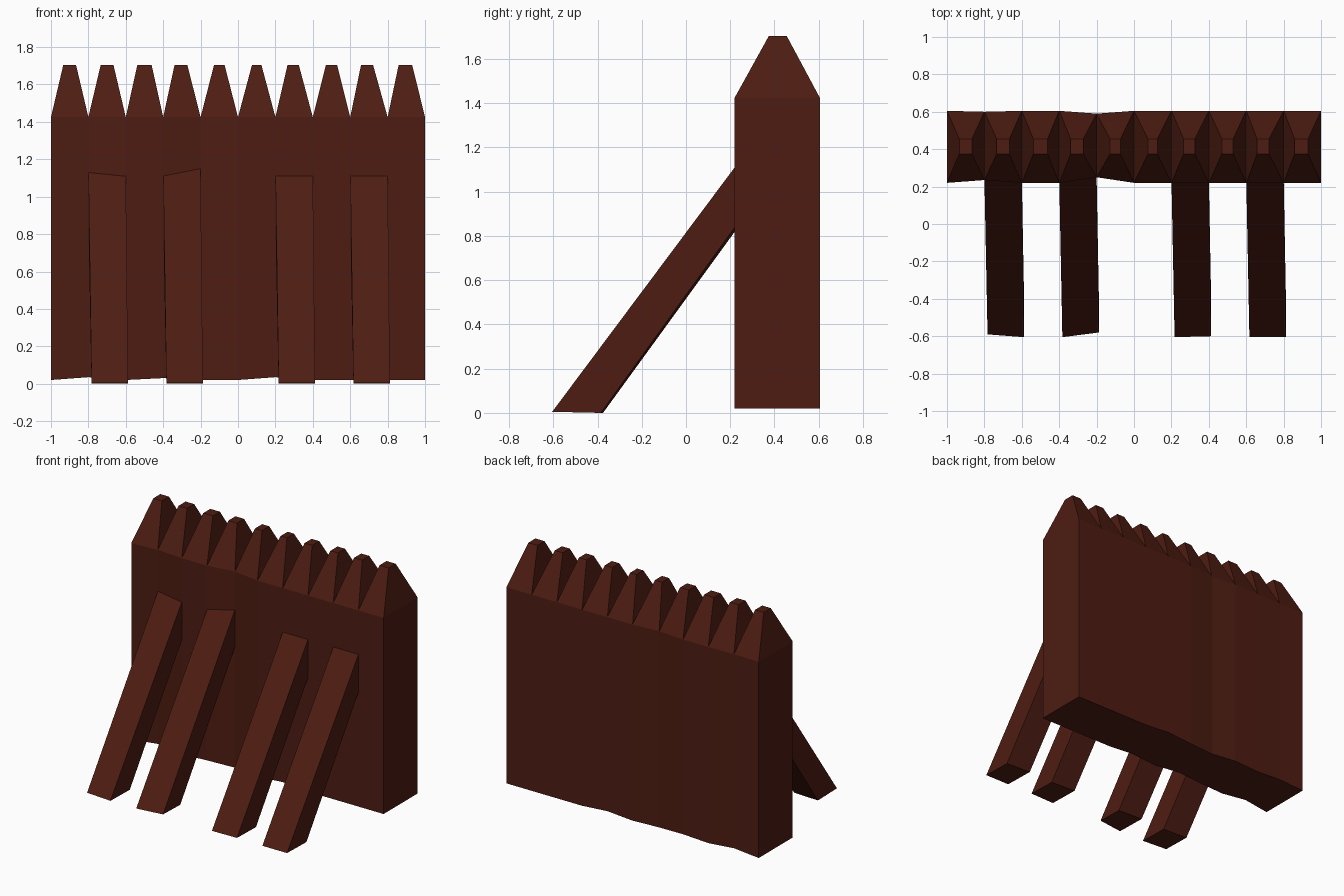
import bpy, bmesh

if "Cube" in bpy.data.objects:
    bpy.data.objects.remove(bpy.data.objects["Cube"])

wood = bpy.data.materials.new("dark_wood")
wood.diffuse_color = (0.075, 0.012, 0.006, 1)
wood.use_nodes = True
wood.node_tree.nodes["Principled BSDF"].inputs["Base Color"].default_value = wood.diffuse_color


def make_object(name, bm):
    bmesh.ops.recalc_face_normals(bm, faces=bm.faces[:])
    mesh = bpy.data.meshes.new(name)
    bm.to_mesh(mesh)
    bm.free()
    mesh.materials.append(wood)
    obj = bpy.data.objects.new(name, mesh)
    bpy.context.collection.objects.link(obj)
    return obj


# Palisade wall: ten joined stakes, slightly uneven at a few seams
front_y = {1: 0.235, 4: 0.25}
back_y = {1: 0.60, 4: 0.59}
base_z = {1: 0.035, 3: 0.03, 6: 0.035}
tip_x = [-0.90, -0.70, -0.50, -0.305, -0.10, 0.10, 0.295, 0.50, 0.69, 0.895]
tip_half = [0.034, 0.034, 0.038, 0.034, 0.028, 0.025, 0.03, 0.03, 0.032, 0.036]

bm = bmesh.new()
seams = []
for i in range(11):
    x = -1 + 0.2 * i
    f, b, z = front_y.get(i, 0.22), back_y.get(i, 0.605), base_z.get(i, 0.02)
    seams.append([bm.verts.new(p) for p in
                  ((x, f, z), (x, b, z), (x, b, 1.425), (x, f, 1.425))])
for i, (x, h) in enumerate(zip(tip_x, tip_half)):
    a, b = seams[i], seams[i + 1]
    # Front, back and underside of the stake
    for j, k in ((3, 0), (0, 1), (1, 2)):
        bm.faces.new((a[j], a[k], b[k], b[j]))
    # Blunt pyramid point
    rim = [a[3], b[3], b[2], a[2]]
    cap = [bm.verts.new((x + sx * h, 0.415 + sy * 0.04, 1.705))
           for sx, sy in ((-1, -1), (1, -1), (1, 1), (-1, 1))]
    for j in range(4):
        k = (j + 1) % 4
        bm.faces.new((rim[j], rim[k], cap[k], cap[j]))
    bm.faces.new(cap)
bm.faces.new(seams[0])
bm.faces.new(seams[-1])
make_object("palisade_wall", bm)


# Slanted support beams leaning on the front of the wall
def brace(name, x, foot_left, foot_right):
    bm = bmesh.new()
    sides = []
    for wall_x, foot_x, foot_y, lift in ((x, x + 0.017, foot_left, 0),
                                         (x + 0.2, x + 0.212, foot_right, 0.02)):
        sides.append([bm.verts.new(p) for p in (
            (wall_x, 0.25, 1.15), (wall_x, 0.25, 0.86 + lift),
            (foot_x, -0.375 - lift / 2, 0.0), (foot_x, foot_y, 0.005))])
    left, right = sides
    bm.faces.new(left)
    bm.faces.new(right)
    for j in range(4):
        k = (j + 1) % 4
        bm.faces.new((left[j], left[k], right[k], right[j]))
    make_object(name, bm)


for n, (x, fl, fr) in enumerate(((-0.8, -0.59, -0.605), (-0.4, -0.605, -0.58),
                                 (0.2, -0.605, -0.60), (0.6, -0.605, -0.605))):
    brace(f"support_beam_{n + 1}", x, fl, fr)
